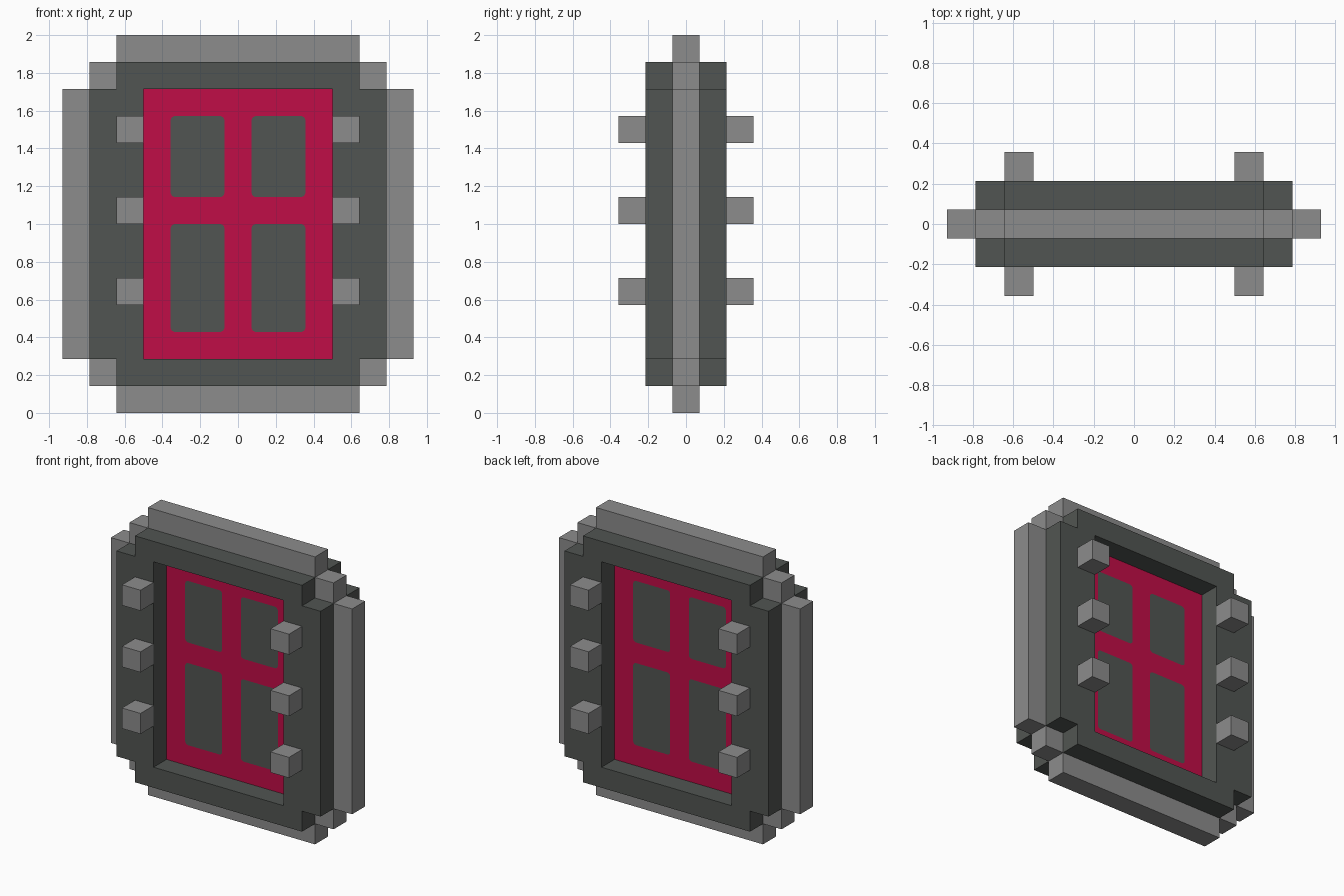
import bpy, bmesh, math
from mathutils import Vector

U = 1 / 7  # one block of the design grid

if "Cube" in bpy.data.objects:
    bpy.data.objects.remove(bpy.data.objects["Cube"], do_unlink=True)


def material(name, rgb):
    mat = bpy.data.materials.new(name)
    mat.use_nodes = True
    mat.diffuse_color = (*rgb, 1)
    mat.node_tree.nodes["Principled BSDF"].inputs["Base Color"].default_value = (*rgb, 1)
    return mat


light_grey = material("light grey", (0.262, 0.262, 0.262))
dark_grey = material("dark grey", (0.083, 0.091, 0.084))
crimson = material("crimson", (0.527, 0.004, 0.063))


def link(name, mesh, mat):
    mesh.materials.clear()
    mesh.materials.append(mat)
    obj = bpy.data.objects.new(name, mesh)
    bpy.context.collection.objects.link(obj)
    return obj


def box(name, mat, x, y, z):
    """Block spanning the given (low, high) ranges in grid units."""
    bm = bmesh.new()
    bmesh.ops.create_cube(bm, size=1)
    for v in bm.verts:
        v.co = Vector([(lo + hi) / 2 + c * (hi - lo)
                       for c, (lo, hi) in zip(v.co, (x, y, z))]) * U
    mesh = bpy.data.meshes.new(name)
    bm.to_mesh(mesh)
    bm.free()
    return link(name, mesh, mat)


def slab(name, mat, loops, half):
    """Upright slab from x-z outlines; inner loops become holes."""
    curve = bpy.data.curves.new(name + "_outline", "CURVE")
    curve.dimensions = "2D"
    curve.fill_mode = "BOTH"
    curve.extrude = half * U
    for loop in loops:
        spline = curve.splines.new("POLY")
        spline.points.add(len(loop) - 1)
        for point, (x, z) in zip(spline.points, loop):
            point.co = (x * U, z * U, 0, 1)
        spline.use_cyclic_u = True
    temp = bpy.data.objects.new(name + "_outline", curve)
    mesh = bpy.data.meshes.new_from_object(temp)
    bpy.data.objects.remove(temp)
    bpy.data.curves.remove(curve)
    mesh.name = name
    bm = bmesh.new()
    bm.from_mesh(mesh)
    for v in bm.verts:
        v.co = (v.co.x, -v.co.z, v.co.y)
    bmesh.ops.remove_doubles(bm, verts=bm.verts, dist=1e-5)
    bmesh.ops.recalc_face_normals(bm, faces=bm.faces)
    for f in bm.faces:
        f.smooth = False
    bm.to_mesh(mesh)
    bm.free()
    return link(name, mesh, mat)


def rect(x0, x1, z0, z1):
    return [(x0, z0), (x1, z0), (x1, z1), (x0, z1)]


def rounded(x0, x1, z0, z1, r=0.17, steps=4):
    """Rectangle outline with rounded corners."""
    centres = [(x1 - r, z1 - r), (x0 + r, z1 - r), (x0 + r, z0 + r), (x1 - r, z0 + r)]
    pts = []
    for i, (cx, cz) in enumerate(centres):
        for s in range(steps + 1):
            a = math.pi / 2 * (i + s / steps)
            pts.append((cx + r * math.cos(a), cz + r * math.sin(a)))
    return pts


# Thick dark frame with notched corners and a doorway opening
frame_outline = [(-4.5, 1), (4.5, 1), (4.5, 2), (5.5, 2), (5.5, 12), (4.5, 12),
                 (4.5, 13), (-4.5, 13), (-4.5, 12), (-5.5, 12), (-5.5, 2), (-4.5, 2)]
opening = rect(-3.5, 3.5, 2, 12)
slab("frame", dark_grey, [frame_outline, opening], 1.5)

# Recessed door with four panes set flush into it
panes = {f"{row}_pane_{side}": rounded(x0, x0 + 2, z0, z1)
         for row, z0, z1 in (("upper", 8, 11), ("lower", 3, 7))
         for side, x0 in (("left", 0.5), ("right", -2.5))}
slab("door_panel", crimson, [opening, *panes.values()], 0.5)
for name, outline in panes.items():
    slab(name, dark_grey, [outline], 0.5)

# Thin stepped rim around the frame
mid = (-0.5, 0.5)
for end, bar, corner in (("top", (13, 14), (12, 13)), ("bottom", (0, 1), (1, 2))):
    box(f"{end}_rim", light_grey, (-4.5, 4.5), mid, bar)
    for side, s in (("left", 1), ("right", -1)):
        box(f"{end}_corner_{side}", light_grey, sorted((4.5 * s, 5.5 * s)), mid, corner)
for side, s in (("left", 1), ("right", -1)):
    box(f"side_rim_{side}", light_grey, sorted((5.5 * s, 6.5 * s)), mid, (2, 12))

    # Studs beside the doorway, on both faces
    for face, f in (("front", -1), ("back", 1)):
        for i, z in enumerate((4, 7, 10), 1):
            box(f"{face}_stud_{side}_{i}", light_grey, sorted((3.5 * s, 4.5 * s)),
                sorted((1.5 * f, 2.5 * f)), (z, z + 1))
